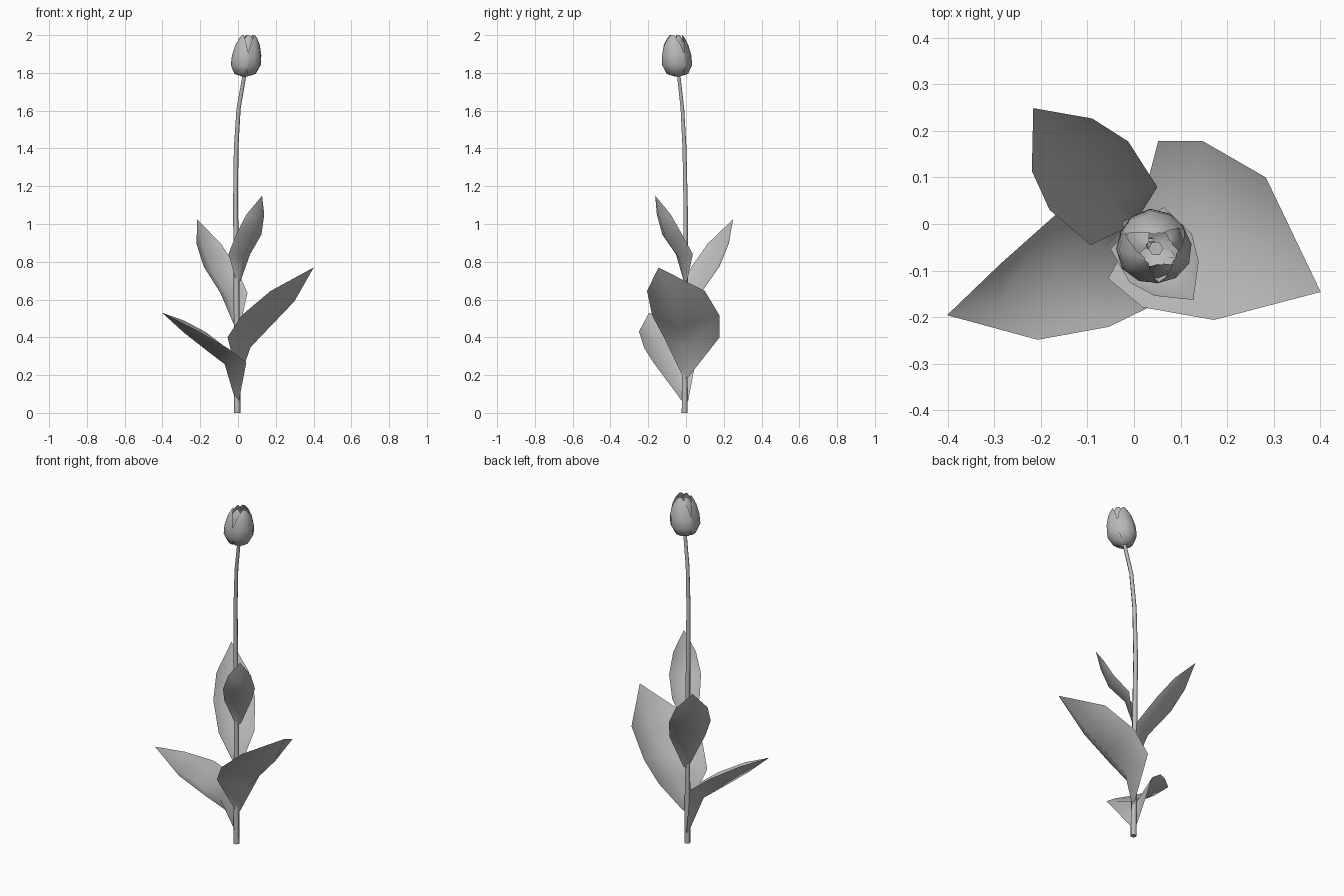
import bpy
import bmesh
from math import sin, cos, radians, pi, hypot
from mathutils import Vector

if "Cube" in bpy.data.objects:
    bpy.data.objects.remove(bpy.data.objects["Cube"], do_unlink=True)

# One plain colour for the whole plant
grey = bpy.data.materials.new("plain grey")
grey.use_nodes = True
COLOUR = (0.5, 0.5, 0.5, 1)
grey.diffuse_color = COLOUR
grey.node_tree.nodes["Principled BSDF"].inputs["Base Color"].default_value = COLOUR


def loft(name, rows, closed=False):
    """Skin rows of points; a last row of one point becomes a fan."""
    bm = bmesh.new()
    rings = [[bm.verts.new(p) for p in row] for row in rows]
    for low, high in zip(rings, rings[1:]):
        count = len(low)
        for i in range(count if closed else count - 1):
            j = (i + 1) % count
            if len(high) == 1:
                bm.faces.new((low[i], low[j], high[0]))
            else:
                bm.faces.new((low[i], low[j], high[j], high[i]))
    if closed:
        bm.faces.new(list(reversed(rings[0])))
        bm.faces.new(rings[-1])
    for face in bm.faces:
        face.smooth = len(face.verts) < 5
    mesh = bpy.data.meshes.new(name)
    bm.to_mesh(mesh)
    bm.free()
    mesh.materials.append(grey)
    obj = bpy.data.objects.new(name, mesh)
    bpy.context.collection.objects.link(obj)


def leaf(name, angle, base_z, tip, rows, roll=0.0, sway=0.0):
    """Folded leaf: rows give (outward, height, half width) of its edges."""
    a = radians(angle)
    out = Vector((cos(a), sin(a), 0))
    side = Vector((-sin(a), cos(a), 0))
    up = Vector((0, 0, 1))
    fold = (out * tip[1] - up * tip[0]) / hypot(*tip)
    fold -= side * roll * fold.z
    across = side + up * roll
    # the base row hugs the stem, the others sway to one side
    spine = [(out * 0.004 + up * base_z, 0.015)]
    spine += [(out * u + side * sway + up * (base_z + z), half) for u, z, half in rows]
    sections = [[c - across * half, c + fold * half * 0.57, c + across * half]
                for c, half in spine]
    sections.append([out * tip[0] + up * (base_z + tip[1])])
    loft(name, sections)


leaf("lowest_leaf", 206, 0.06, (0.447, 0.47),
     [(0.036, 0.25, 0.133), (0.145, 0.325, 0.133), (0.295, 0.40, 0.091)],
     roll=-0.32, sway=0.042)
leaf("broad_leaf", -20, 0.19, (0.427, 0.58),
     [(-0.012, 0.21, 0.157), (0.078, 0.325, 0.19), (0.232, 0.455, 0.163)], sway=0.028)
leaf("back_leaf", 131, 0.45, (0.33, 0.575),
     [(0.027, 0.185, 0.095), (0.142, 0.325, 0.112), (0.23, 0.445, 0.086)], sway=0.005)
leaf("upper_leaf", -52, 0.70, (0.207, 0.45),
     [(0.011, 0.14, 0.073), (0.093, 0.245, 0.085), (0.149, 0.35, 0.06)])


def tube(name, path):
    """Six-sided tube along (x, y, z, radius) stations."""
    loft(name, [[(x + r * cos(k * pi / 3), y + r * sin(k * pi / 3), z)
                 for k in range(6)] for x, y, z, r in path], closed=True)


# Slender stem, bending towards the flower, with a pistil inside the cup
tube("stem", [(-0.004, -0.008, 0, 0.017), (-0.008, -0.003, 0.7, 0.015),
              (-0.013, -0.002, 1.1, 0.013), (-0.01, -0.008, 1.4, 0.012),
              (0.003, -0.019, 1.61, 0.011), (0.036, -0.04, 1.8, 0.010)])
tube("pistil", [(0.036, -0.046, 1.79, 0.010), (0.045, -0.052, 1.88, 0.012),
                (0.047, -0.053, 1.91, 0.016)])

# Flower cup: pointed petals as (radius, height, half angle) stations
PETAL = [(0.010, 0.0, 40), (0.058, 0.014, 52), (0.082, 0.06, 64),
         (0.080, 0.11, 62), (0.066, 0.165, 50), (0.050, 0.197, 32), (0.038, 0.214, 12)]


def petal(name, angle, scale):
    rows = []
    for r, z, half in PETAL:
        row = []
        for k in range(-2, 3):
            a = radians(angle + half * k / 2)
            # petal sides curl slightly into the cup
            rad = r * scale * (1 - 0.025 * abs(k))
            row.append((0.036 + rad * cos(a) + 0.09 * z,
                        -0.046 + rad * sin(a) - 0.05 * z,
                        1.78 + z * 1.03))
        rows.append(row)
    loft(name, rows)


# Three outer petals overlap three inner ones
for n, angle in enumerate((95, 215, 335)):
    petal(f"outer_petal_{n + 1}", angle, 1.0)
    petal(f"inner_petal_{n + 1}", angle + 60, 0.82)
